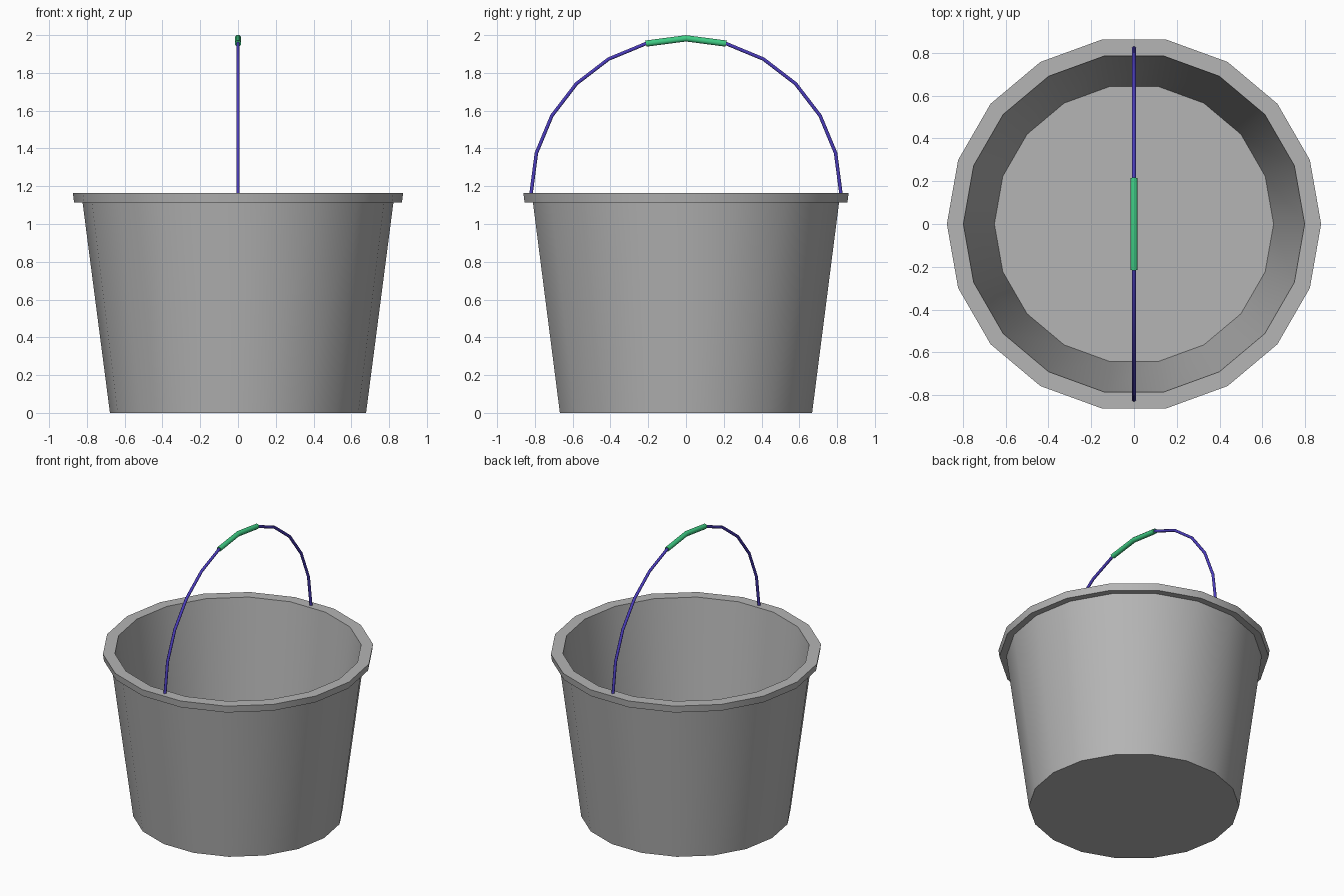
import bpy, bmesh
from math import sin, cos, pi, radians

if "Cube" in bpy.data.objects:
    bpy.data.objects.remove(bpy.data.objects["Cube"])

SIDES = 18
RIM_Z = 1.163
BAIL_R = 0.82


def finish(obj, color):
    bpy.ops.object.select_all(action='DESELECT')
    obj.select_set(True)
    bpy.context.view_layer.objects.active = obj
    bpy.ops.object.shade_smooth_by_angle(angle=radians(50))
    mat = bpy.data.materials.new(obj.name + "_color")
    mat.diffuse_color = (*color, 1)
    mat.use_nodes = True
    mat.node_tree.nodes["Principled BSDF"].inputs["Base Color"].default_value = mat.diffuse_color
    obj.data.materials.append(mat)


def add_mesh(name, bm, color):
    bmesh.ops.recalc_face_normals(bm, faces=bm.faces)
    mesh = bpy.data.meshes.new(name)
    bm.to_mesh(mesh)
    bm.free()
    obj = bpy.data.objects.new(name, mesh)
    bpy.context.collection.objects.link(obj)
    finish(obj, color)


def bridge(bm, rings):
    for a, b in zip(rings, rings[1:]):
        n = len(a)
        for i in range(n):
            bm.faces.new((a[i], a[(i + 1) % n], b[(i + 1) % n], b[i]))
    bm.faces.new(rings[0])
    bm.faces.new(rings[-1])


def lathe(name, profile, color):
    bm = bmesh.new()
    rings = [[bm.verts.new((r * cos(2 * pi * i / SIDES), r * sin(2 * pi * i / SIDES), z))
              for i in range(SIDES)] for r, z in profile]
    bridge(bm, rings)
    add_mesh(name, bm, color)


def arc_tube(name, radius, start, end, color, sides=8):
    # tube along the 15 degree steps of the handle arc, in the y-z plane
    bm = bmesh.new()
    rings = []
    for deg in range(start, end + 1, 15):
        t = radians(deg)
        ring = []
        for i in range(sides):
            a = 2 * pi * (i + 0.5) / sides
            d = BAIL_R + radius * cos(a)
            ring.append(bm.verts.new((radius * sin(a), d * cos(t), RIM_Z + d * sin(t))))
        rings.append(ring)
    bridge(bm, rings)
    add_mesh(name, bm, color)


# Bucket shell with turned-out rim: underside, outer wall, lip, inner wall, floor
lathe("bucket_body", [(0.678, 0.0), (0.823, 1.115), (0.868, 1.115), (0.874, RIM_Z),
                      (0.797, RIM_Z), (0.652, 0.02)], (0.46, 0.46, 0.46))

# Wire handle and its grip
arc_tube("wire_handle", 0.010, 0, 180, (0.07, 0.045, 0.5))
arc_tube("handle_grip", 0.018, 75, 105, (0.05, 0.6, 0.23))
